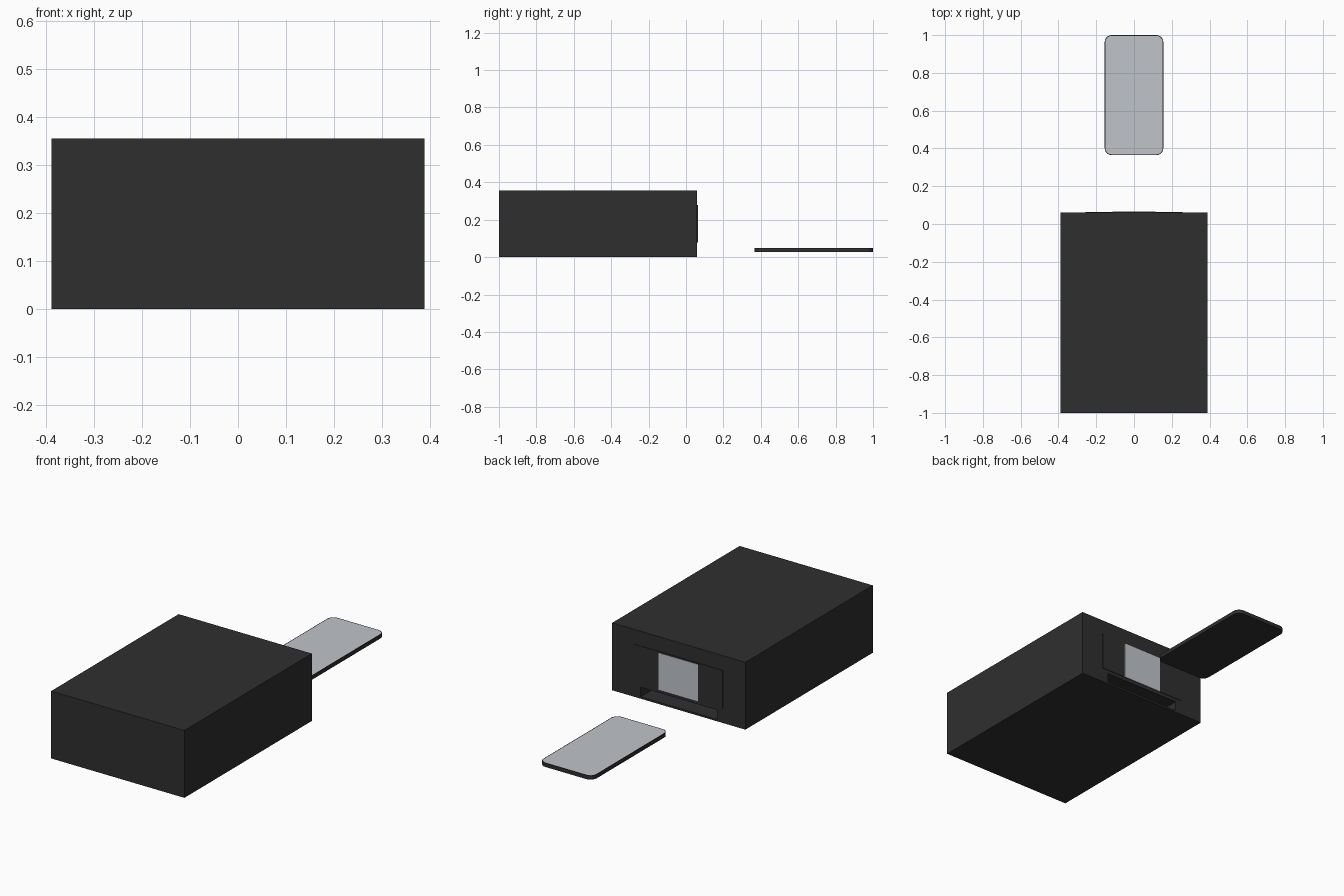
import bpy
import bmesh
from mathutils import Vector

if "Cube" in bpy.data.objects:
    bpy.data.objects.remove(bpy.data.objects["Cube"], do_unlink=True)


def material(name, rgb):
    mat = bpy.data.materials.new(name)
    mat.use_nodes = True
    mat.diffuse_color = (*rgb, 1)
    mat.node_tree.nodes["Principled BSDF"].inputs["Base Color"].default_value = (*rgb, 1)
    return mat


charcoal = material("charcoal", (0.028, 0.028, 0.028))
glass = material("pale grey glass", (0.53, 0.56, 0.6))


def box(name, low, high, mats, corner=0):
    """Box between two corners, with optional rounded upright edges."""
    low, high = Vector(low), Vector(high)
    bm = bmesh.new()
    bmesh.ops.create_cube(bm, size=1)
    for v in bm.verts:
        v.co = (low + high) / 2 + v.co * (high - low)
    if corner:
        upright = [e for e in bm.edges
                   if abs(e.verts[0].co.z - e.verts[1].co.z) > 0.001]
        bmesh.ops.bevel(bm, geom=upright, offset=corner, segments=6,
                        profile=0.5, affect='EDGES')
    mesh = bpy.data.meshes.new(name)
    bm.to_mesh(mesh)
    bm.free()
    for mat in mats:
        mesh.materials.append(mat)
    obj = bpy.data.objects.new(name, mesh)
    bpy.context.collection.objects.link(obj)
    return obj


def inset_face(obj, axis, width, index):
    """Inset the face looking along axis and recolour its middle."""
    bm = bmesh.new()
    bm.from_mesh(obj.data)
    bm.normal_update()
    face = max(bm.faces, key=lambda f: f.normal.dot(Vector(axis)))
    bmesh.ops.inset_region(bm, faces=[face], thickness=width)
    face.material_index = index
    bm.to_mesh(obj.data)
    bm.free()


# Main case with a wide slot low in its back
case = box("case", (-0.388, -1, 0), (0.388, 0.06, 0.355), [charcoal])
cutter = box("slot_cutter", (-0.222, -0.1, 0.01), (0.222, 0.1, 0.06), [charcoal])
cutter.hide_render = True
cutter.hide_viewport = True
cutter.display_type = 'WIRE'
slot = case.modifiers.new("slot", 'BOOLEAN')
slot.object = cutter
slot.operation = 'DIFFERENCE'
slot.solver = 'EXACT'

# Thin back panel carrying the display
box("back_panel", (-0.257, 0.058, 0.078), (0.257, 0.063, 0.278), [charcoal])
box("back_display", (-0.115, 0.06, 0.078), (0.115, 0.065, 0.272), [glass])

# Separate flat handset with a rounded outline and framed screen
handset = box("handset", (-0.155, 0.365, 0.027), (0.155, 1, 0.048),
              [charcoal, glass], corner=0.036)
inset_face(handset, (0, 0, 1), 0.004, 1)
bpy.context.view_layer.objects.active = handset
handset.select_set(True)
bpy.ops.object.shade_smooth_by_angle()
